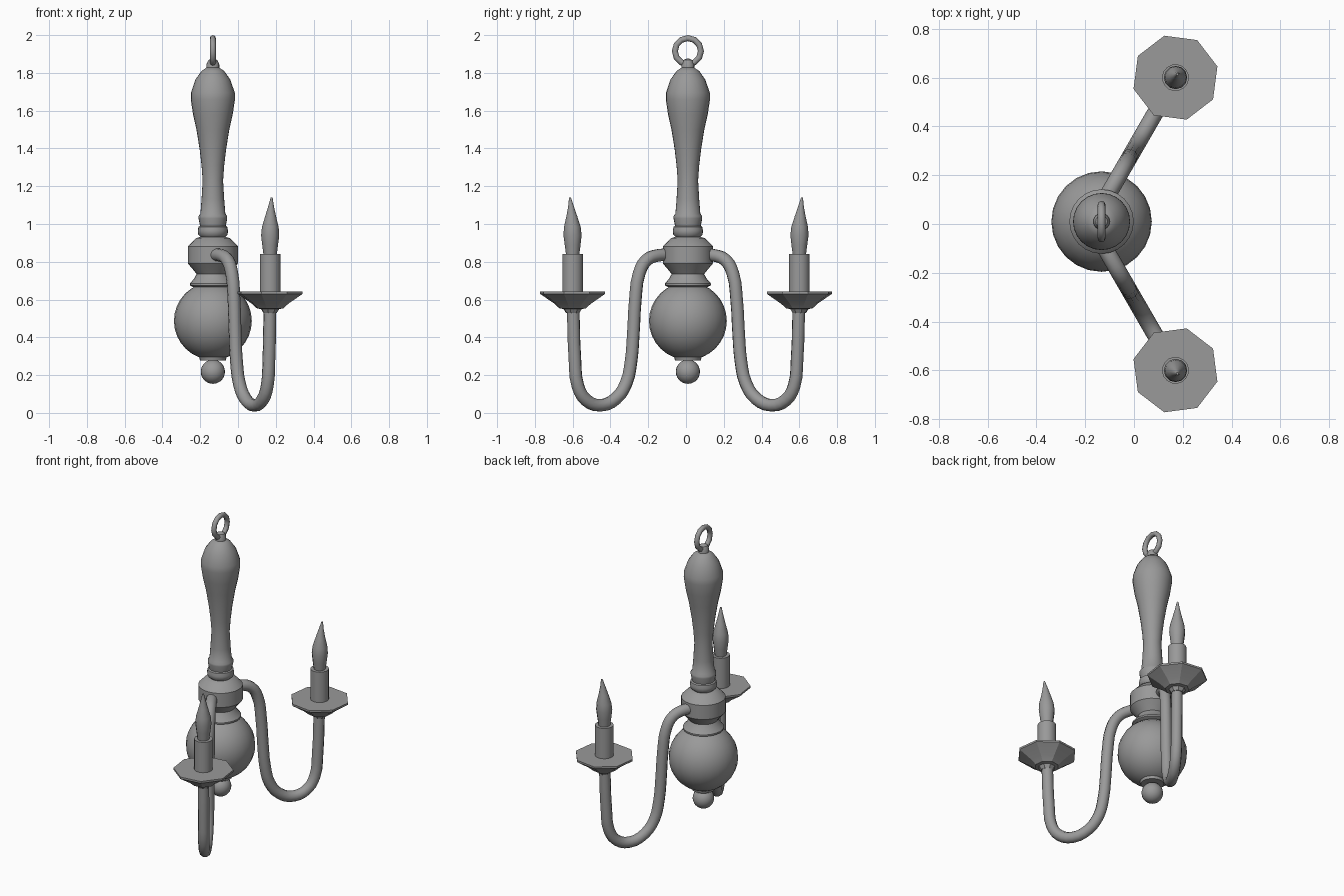
import bpy, bmesh
from math import sin, cos, pi, radians, sqrt
from mathutils import Matrix, Vector

cube = bpy.data.objects.get("Cube")
if cube:
    bpy.data.objects.remove(cube)

metal = bpy.data.materials.new("plain grey")
metal.use_nodes = True
GREY = (0.32, 0.32, 0.32, 1)
metal.diffuse_color = GREY
metal.node_tree.nodes["Principled BSDF"].inputs["Base Color"].default_value = GREY


def finish(obj, angle=40):
    obj.data.materials.clear()
    obj.data.materials.append(metal)
    bpy.ops.object.select_all(action='DESELECT')
    obj.select_set(True)
    bpy.context.view_layer.objects.active = obj
    bpy.ops.object.shade_smooth_by_angle(angle=radians(angle))


def add_mesh(name, bm, angle):
    bmesh.ops.recalc_face_normals(bm, faces=bm.faces)
    mesh = bpy.data.meshes.new(name)
    bm.to_mesh(mesh)
    bm.free()
    obj = bpy.data.objects.new(name, mesh)
    bpy.context.collection.objects.link(obj)
    finish(obj, angle)
    return obj


def lathe(name, profile, x, y, sides=24, turn=0.0, angle=40, lean=(0, 0)):
    """Turn (radius, z) points about a vertical axis; lean shifts the upper rings."""
    bm = bmesh.new()
    z0, z1 = profile[0][1], profile[-1][1]
    rings = []
    for r, z in profile:
        t = ((z - z0) / (z1 - z0)) ** 3 if z > z0 else 0
        rings.append([bm.verts.new((x + lean[0] * t + r * cos(turn + 2 * pi * i / sides),
                                    y + lean[1] * t + r * sin(turn + 2 * pi * i / sides), z))
                      for i in range(sides)])
    for a, b in zip(rings, rings[1:]):
        for i in range(sides):
            j = (i + 1) % sides
            bm.faces.new((a[i], a[j], b[j], b[i]))
    bm.faces.new(rings[0])
    bm.faces.new(rings[-1])
    return add_mesh(name, bm, angle)


def ball(name, x, y, z, radius, sides, rows):
    bm = bmesh.new()
    bmesh.ops.create_uvsphere(bm, u_segments=sides, v_segments=rows, radius=radius,
                              matrix=Matrix.Translation((x, y, z)))
    return add_mesh(name, bm, 60)


CX, CY = -0.133, 0.01

# Turned central column
lathe("column", [(0.09, 0.66), (0.122, 0.675), (0.122, 0.685), (0.1, 0.71), (0.086, 0.735),
                 (0.106, 0.76), (0.132, 0.79), (0.132, 0.882), (0.09, 0.925), (0.065, 0.932),
                 (0.078, 0.945), (0.08, 0.965), (0.076, 0.985), (0.068, 0.99),
                 (0.076, 1.03), (0.076, 1.042), (0.066, 1.055), (0.06, 1.13), (0.054, 1.23),
                 (0.06, 1.31), (0.07, 1.395), (0.087, 1.5), (0.105, 1.58), (0.117, 1.66),
                 (0.116, 1.695), (0.092, 1.765), (0.06, 1.81), (0.034, 1.828)], CX, CY)

# Body ball, with its flat foot, and the drop below
ball("body_ball", CX, CY, 0.487, 0.206, 24, 16)
lathe("body_foot", [(0.068, 0.278), (0.074, 0.3)], CX, CY)
ball("bottom_drop", CX, CY, 0.218, 0.064, 20, 14)

# Hanging loop and its knob
lathe("loop_knob", [(0.034, 1.82), (0.034, 1.845), (0.024, 1.868), (0.008, 1.875)], CX, CY, 16)
bpy.ops.mesh.primitive_torus_add(major_segments=12, minor_segments=8, major_radius=0.069,
                                 minor_radius=0.016, location=(CX, CY, 1.915),
                                 rotation=(0, pi / 2, 0))
bpy.context.object.name = "hanging_loop"
finish(bpy.context.object, 70)

# Arm path as (sideways, height)
ARM = [(0.075, 0.835), (0.148, 0.834), (0.21, 0.808), (0.248, 0.738), (0.268, 0.6),
       (0.279, 0.415), (0.291, 0.272), (0.317, 0.156), (0.372, 0.075), (0.455, 0.04),
       (0.531, 0.07), (0.573, 0.145), (0.588, 0.283), (0.597, 0.54)]

for name, side in (("left_rear", 1), ("left_front", -1)):
    # Swept arm tube
    curve = bpy.data.curves.new(name + "_arm", 'CURVE')
    curve.dimensions = '3D'
    curve.bevel_depth = 0.034
    curve.bevel_resolution = 3
    curve.resolution_u = 3
    curve.use_fill_caps = True
    spline = curve.splines.new('BEZIER')
    spline.bezier_points.add(len(ARM) - 1)
    for point, (y, z) in zip(spline.bezier_points, ARM):
        point.co = Vector((-0.176 + y / sqrt(3), side * y, z))
        point.handle_left_type = point.handle_right_type = 'AUTO'
    arm = bpy.data.objects.new(name + "_arm", curve)
    bpy.context.collection.objects.link(arm)
    bpy.ops.object.select_all(action='DESELECT')
    arm.select_set(True)
    bpy.context.view_layer.objects.active = arm
    bpy.ops.object.convert(target='MESH')
    finish(bpy.context.object, 60)

    # Eight-sided drip dish, candle and flame bulb
    x, y, turn = 0.17, side * 0.6, side * pi / 3
    lathe(name + "_dish", [(0.036, 0.528), (0.05, 0.55), (0.072, 0.553), (0.1, 0.578),
                           (0.178, 0.63), (0.178, 0.642)], x, y, 8, turn, 20)
    lathe(name + "_candle", [(0.055, 0.63), (0.055, 0.84)], x, y, 16, turn)
    lathe(name + "_bulb", [(0.034, 0.83), (0.042, 0.89), (0.048, 0.94), (0.044, 0.985),
                           (0.029, 1.04), (0.016, 1.09), (0.005, 1.14)], x, y, 12, turn, 60,
          (0.008, side * 0.014))
